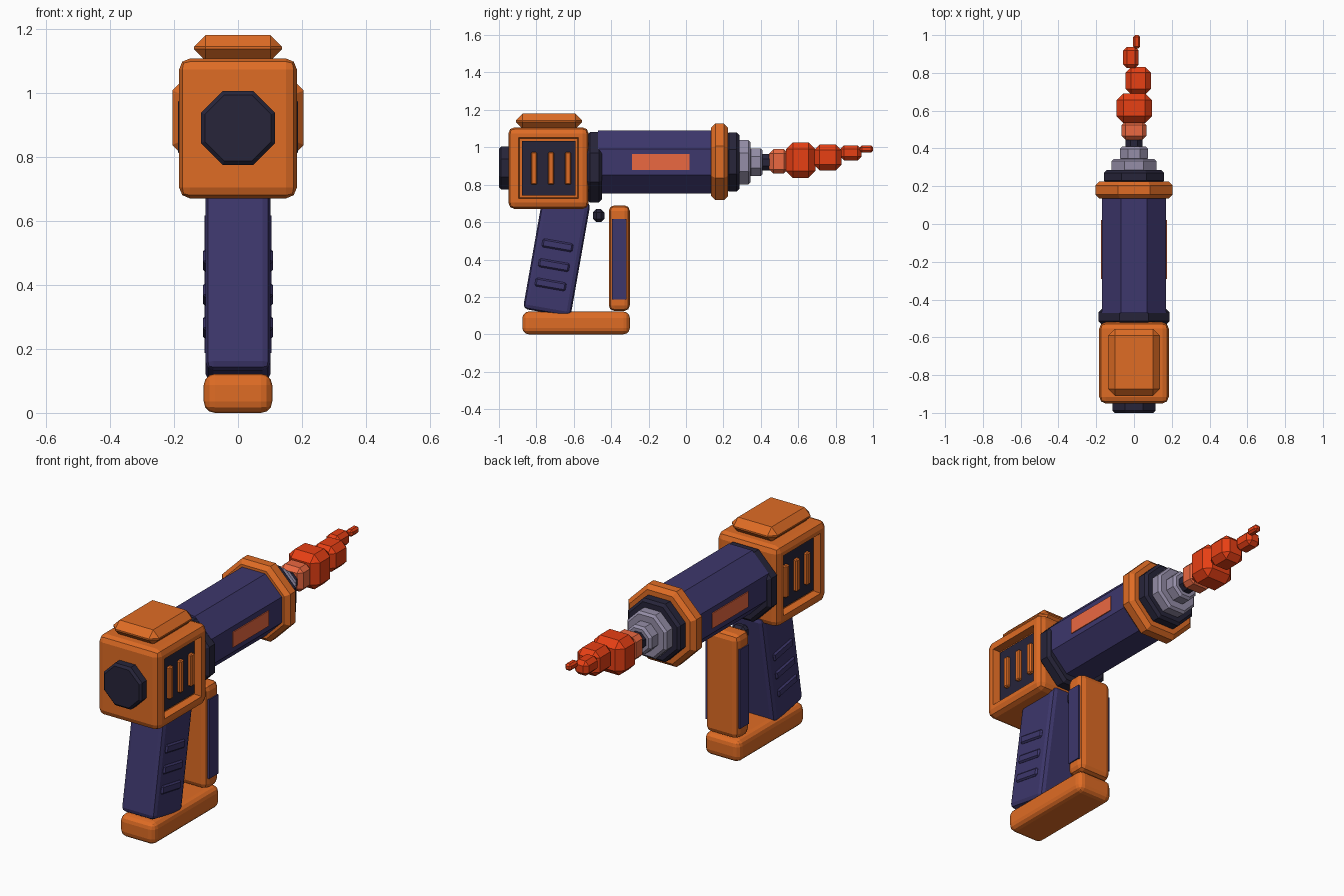
import bpy, bmesh, math
from mathutils import Matrix, Vector

if "Cube" in bpy.data.objects:
    bpy.data.objects.remove(bpy.data.objects["Cube"])


def mat(name, r, g, b):
    m = bpy.data.materials.new(name)
    m.diffuse_color = (r, g, b, 1)
    m.use_nodes = True
    m.node_tree.nodes["Principled BSDF"].inputs["Base Color"].default_value = m.diffuse_color
    return m


ORANGE = mat("orange", 0.74, 0.15, 0.018)
NAVY = mat("navy", 0.047, 0.038, 0.15)
DARK = mat("dark", 0.02, 0.018, 0.042)
STEEL = mat("steel", 0.30, 0.27, 0.39)
RED = mat("flame_red", 0.80, 0.05, 0.007)
GLOW = mat("glow", 0.83, 0.14, 0.053)


def finish(bm, name, m):
    bmesh.ops.recalc_face_normals(bm, faces=bm.faces)
    me = bpy.data.meshes.new(name)
    bm.to_mesh(me)
    bm.free()
    me.materials.append(m)
    ob = bpy.data.objects.new(name, me)
    bpy.context.collection.objects.link(ob)
    return ob


def box_mesh(lo, hi, bevel=0.0, segs=1, tilt=0.0):
    """Bevelled box between two corners, optionally tilted about x."""
    lo, hi = Vector(lo), Vector(hi)
    bm = bmesh.new()
    bmesh.ops.create_cube(bm, size=1)
    bmesh.ops.scale(bm, vec=hi - lo, verts=bm.verts)
    if bevel:
        bmesh.ops.bevel(bm, geom=bm.edges[:], offset=bevel, segments=segs,
                        profile=0.5, affect='EDGES')
    M = Matrix.Translation((lo + hi) / 2) @ Matrix.Rotation(math.radians(tilt), 4, 'X')
    bmesh.ops.transform(bm, matrix=M, verts=bm.verts)
    return bm


def box(name, m, lo, hi, bevel=0.0, segs=1, tilt=0.0):
    return finish(box_mesh(lo, hi, bevel, segs, tilt), name, m)


def side_pair(name, m, x0, x1, lo, hi, bevel=0.0, tilt=0.0):
    """Same box on the left and right side; lo and hi are (y, z)."""
    box(name + "_right", m, (x0, *lo), (x1, *hi), bevel, 1, tilt)
    box(name + "_left", m, (-x1, *lo), (-x0, *hi), bevel, 1, tilt)


def octagon(name, m, y0, y1, apothem, z, bevel=0.0):
    """Eight-sided drum along y with flat sides up and chamfered rims."""
    r = apothem / math.cos(math.pi / 8)
    bm = bmesh.new()
    bmesh.ops.create_cone(bm, cap_ends=True, segments=8, radius1=r, radius2=r, depth=y1 - y0)
    if bevel:
        rims = [e for e in bm.edges if any(len(f.verts) == 8 for f in e.link_faces)]
        bmesh.ops.bevel(bm, geom=rims, offset=bevel, segments=1, affect='EDGES')
    M = (Matrix.Translation((0, (y0 + y1) / 2, z)) @ Matrix.Rotation(math.pi / 2, 4, 'X')
         @ Matrix.Rotation(math.pi / 8, 4, 'Z'))
    bmesh.ops.transform(bm, matrix=M, verts=bm.verts)
    return finish(bm, name, m)


# Rear housing with a recessed pocket on each side
bm = box_mesh((-0.184, -0.95, 0.67), (0.184, -0.52, 1.107), 0.034, 2)
bm.normal_update()
sides = [f for f in bm.faces if abs(f.normal.x) > 0.99]
bmesh.ops.inset_individual(bm, faces=sides, thickness=0.03)
bmesh.ops.inset_individual(bm, faces=sides, thickness=0.008)
for f in sides:
    for v in f.verts:
        v.co.x -= math.copysign(0.04, v.co.x)
finish(bm, "housing", ORANGE)
side_pair("vent_panel", DARK, 0.13, 0.153, (-0.878, 0.743), (-0.592, 1.034))
for i, y in enumerate((-0.813, -0.722, -0.631)):
    side_pair(f"vent_bar_{i}", ORANGE, 0.14, 0.172, (y - 0.016, 0.80), (y + 0.016, 0.975), 0.006)
box("top_cap", ORANGE, (-0.137, -0.91, 1.10), (0.137, -0.555, 1.18), 0.036)
octagon("rear_knob", DARK, -1.0, -0.93, 0.115, 0.89, 0.012)

# Barrel, collars and nozzle
octagon("rear_collar", DARK, -0.53, -0.45, 0.188, 0.893, 0.016)
octagon("barrel", NAVY, -0.47, 0.15, 0.169, 0.922)
side_pair("barrel_stripe", GLOW, 0.16, 0.174, (-0.29, 0.88), (0.02, 0.963))
octagon("front_ring", ORANGE, 0.135, 0.225, 0.205, 0.922, 0.022)
octagon("front_collar", DARK, 0.215, 0.285, 0.158, 0.922, 0.014)
octagon("nozzle_base", STEEL, 0.275, 0.345, 0.119, 0.92, 0.012)
octagon("nozzle_step", STEEL, 0.335, 0.41, 0.074, 0.92, 0.012)
octagon("nozzle_tip", DARK, 0.40, 0.455, 0.045, 0.92, 0.006)

# Flame: shrinking chamfered blocks
box("flame_root", GLOW, (-0.066, 0.445, 0.86), (0.066, 0.545, 0.99), 0.022)
box("flame_1", RED, (-0.092, 0.535, 0.837), (0.095, 0.692, 1.027), 0.036)
box("flame_2", RED, (-0.045, 0.685, 0.877), (0.09, 0.832, 1.015), 0.03)
box("flame_3", RED, (-0.058, 0.825, 0.93), (0.025, 0.938, 1.01), 0.02)
box("flame_4", RED, (-0.005, 0.93, 0.973), (0.033, 1.0, 1.01), 0.01)

# Slanted grip with ribs
TILT = -10
box("grip", NAVY, (-0.101, -0.82, 0.11), (0.101, -0.562, 0.73), 0.025, 2, TILT)
for i, (y, z) in enumerate(((-0.687, 0.476), (-0.706, 0.37), (-0.724, 0.267))):
    side_pair(f"grip_rib_{i}", NAVY, 0.09, 0.11, (y - 0.083, z - 0.023),
              (y + 0.083, z + 0.023), 0.008, TILT)

# Trigger, foot and front post
box("trigger", DARK, (-0.04, -0.497, 0.60), (0.04, -0.437, 0.67), 0.018)
box("foot", ORANGE, (-0.107, -0.875, 0.0), (0.107, -0.30, 0.122), 0.035, 3)
box("front_post", ORANGE, (-0.098, -0.413, 0.125), (0.098, -0.30, 0.69), 0.03, 2)
side_pair("post_panel", NAVY, 0.085, 0.104, (-0.395, 0.187), (-0.317, 0.617))
